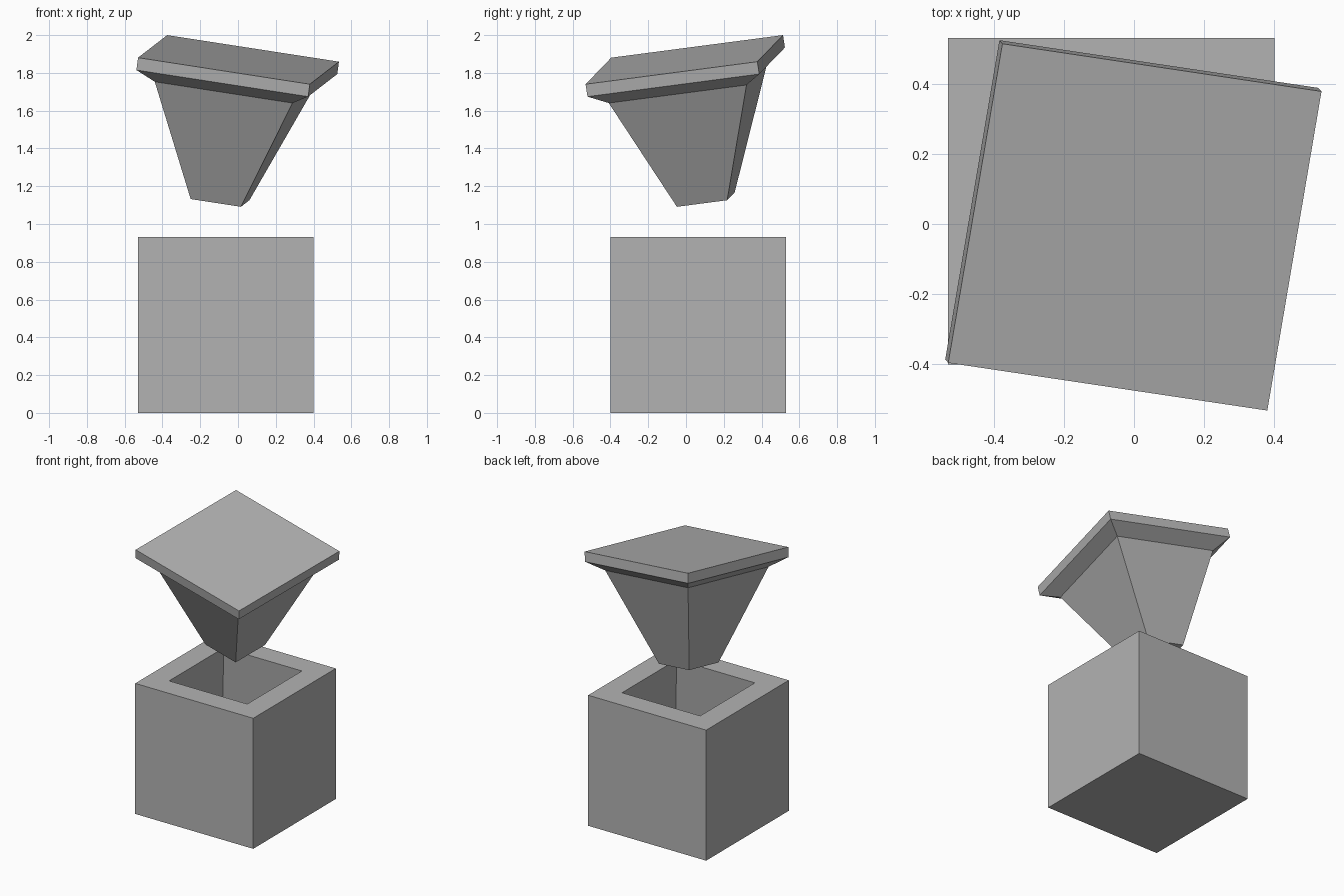
import bpy, bmesh
from mathutils import Matrix, Vector

cube = bpy.data.objects.get("Cube")
if cube:
    bpy.data.objects.remove(cube, do_unlink=True)

grey = bpy.data.materials.new("grey stone")
grey.use_nodes = True
colour = (0.45, 0.45, 0.45, 1)
grey.diffuse_color = colour
grey.node_tree.nodes["Principled BSDF"].inputs["Base Color"].default_value = colour


def square_loft(name, rings, matrix):
    """Closed solid through square rings given as (half width, height)."""
    bm = bmesh.new()
    loops = [[bm.verts.new((sx * h, sy * h, z))
              for sx, sy in ((-1, -1), (1, -1), (1, 1), (-1, 1))]
             for h, z in rings]
    for low, high in zip(loops, loops[1:]):
        for i in range(4):
            j = (i + 1) % 4
            bm.faces.new((low[i], low[j], high[j], high[i]))
    bm.faces.new(loops[0][::-1])
    bm.faces.new(loops[-1])
    bmesh.ops.recalc_face_normals(bm, faces=bm.faces)
    mesh = bpy.data.meshes.new(name)
    bm.to_mesh(mesh)
    bm.free()
    mesh.materials.append(grey)
    obj = bpy.data.objects.new(name, mesh)
    obj.matrix_world = matrix
    bpy.context.collection.objects.link(obj)
    return obj


# Open box with a square pit that widens slightly towards its floor
square_loft("box", [(0.465, 0), (0.465, 0.93), (0.308, 0.93), (0.37, 0.08)],
            Matrix.Translation((-0.065, 0.065, 0)))

# Tilted stopper: tapered plug, bevelled shoulder and flat cap
right = Vector((0.977, -0.146, -0.151)).normalized()
up = right.cross(Vector((0.161, 0.978, 0.129))).normalized()
back = up.cross(right)
tilt = Matrix((right, back, up)).transposed().to_4x4()
square_loft("stopper",
            [(0.136, -0.756), (0.373, -0.128), (0.465, -0.067), (0.465, 0)],
            Matrix.Translation((0.0025, -0.009, 1.87)) @ tilt)
